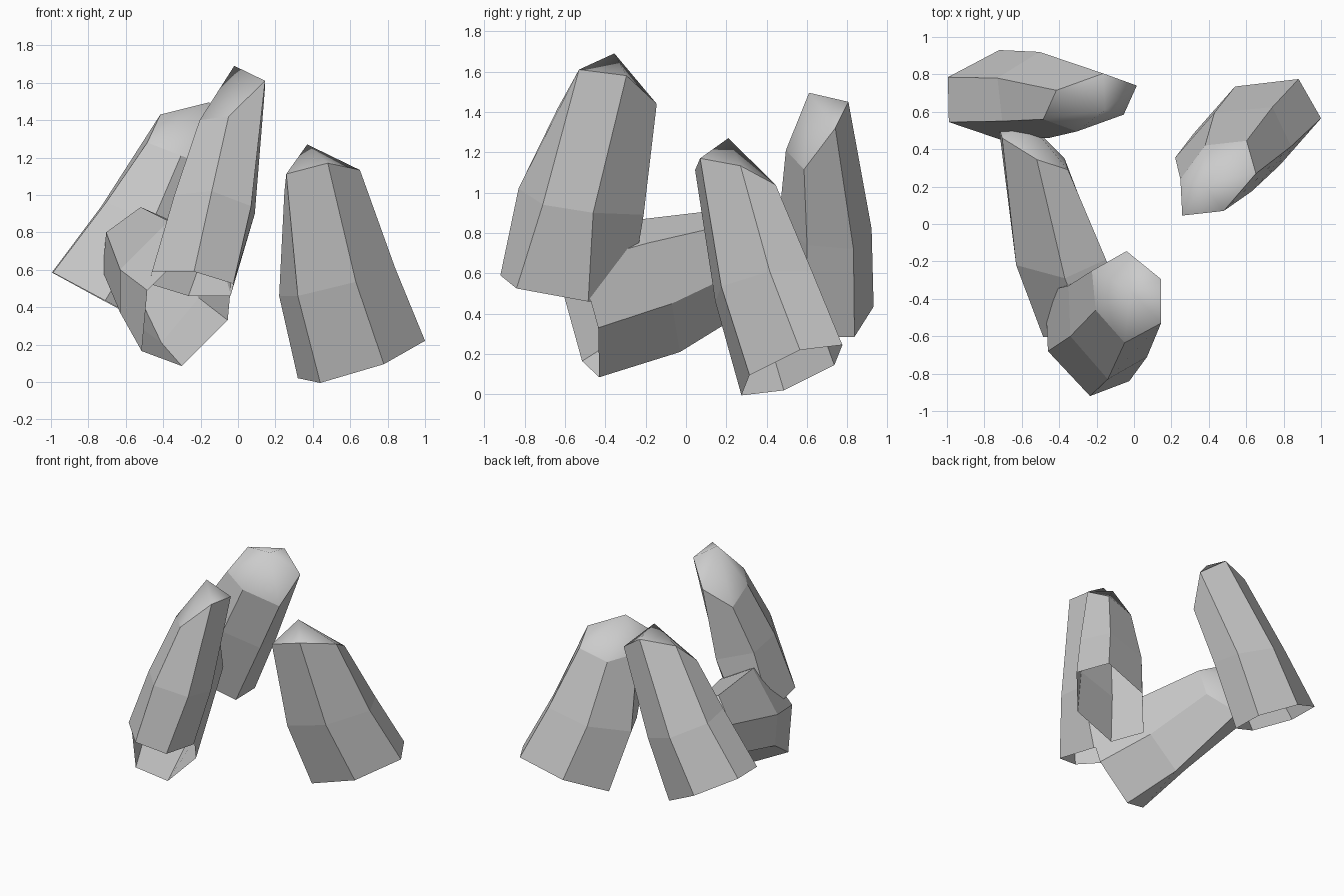
import bpy, bmesh
from mathutils import Vector as V

if "Cube" in bpy.data.objects:
    bpy.data.objects.remove(bpy.data.objects["Cube"])


def hex_ring(centre, a, b, nudges=None):
    """Six corners of a stretched hexagon from its centre and two neighbouring corner
    offsets; nudges shifts single corners for an irregular, natural cut."""
    c, a, b = V(centre), V(a), V(b)
    pts = [c + o for o in (a, b, b - a, -a, -b, a - b)]
    for i, shift in (nudges or {}).items():
        pts[i] += V(shift)
    return pts


def crystal(name, rings, tip):
    """Six-sided shard, open at the base: base, belly and shoulder rings, softly shaded point."""
    bm = bmesh.new()
    loops = [[bm.verts.new(p) for p in hex_ring(*r)] for r in rings]
    for low, high in zip(loops, loops[1:]):
        for i in range(6):
            j = (i + 1) % 6
            bm.faces.new((low[i], low[j], high[j], high[i]))
    top, apex = loops[-1], bm.verts.new(tip)
    for i in range(6):
        j = (i + 1) % 6
        bm.faces.new((top[i], top[j], apex)).smooth = True
        bm.edges.get((top[i], top[j])).smooth = False
    bmesh.ops.recalc_face_normals(bm, faces=bm.faces)
    mesh = bpy.data.meshes.new(name)
    bm.to_mesh(mesh)
    bm.free()
    bpy.context.collection.objects.link(bpy.data.objects.new(name, mesh))


# Tall front shard
crystal("front_crystal", [
    ((-.25, -.60, .525), (.015, -.32, .065), (.225, -.24, 0), {2: (0, .035, 0)}),
    ((-.14, -.52, .95), (-.03, -.31, .06), (.21, -.19, -.01),
     {0: (.03, 0, .01), 2: (-.01, -.06, .02), 5: (.04, .04, -.02)}),
    ((-.04, -.39, 1.46), (-.01, -.245, -.02), (.185, -.14, .15),
     {0: (0, 0, -.02), 2: (-.01, -.01, -.05), 3: (-.01, 0, -.04), 5: (.03, .035, .11)}),
], (-.02, -.355, 1.69))

# Right shard
crystal("right_crystal", [
    ((.66, .525, .12), (.34, .04, .10), (.12, -.21, -.025)),
    ((.53, .385, .535), (.31, .03, .075), (.10, -.21, 0)),
    ((.43, .245, 1.075), (.222, .025, .058), (.05, -.175, .095), {3: (.04, .02, 0)}),
], (.37, .21, 1.27))

# Back shard
crystal("back_crystal", [
    ((-.715, .69, .435), (-.28, .095, .15), (-.275, -.145, .15)),
    ((-.48, .69, .84), (-.25, .09, .10), (-.225, -.14, .12)),
    ((-.235, .65, 1.30), (-.18, .065, .13), (-.25, -.09, -.02),
     {2: (0, 0, .06), 3: (0, 0, -.055)}),
], (-.155, .61, 1.495))

# Low leaning shard
crystal("low_crystal", [
    ((-.27, -.52, .41), (-.245, .005, -.245), (-.03, .09, -.325)),
    ((-.39, -.17, .56), (-.24, .02, -.19), (-.02, .12, -.30),
     {0: (0, -.04, 0), 1: (0, .02, -.05), 2: (-.04, 0, 0), 5: (-.02, .05, -.07)}),
    ((-.538, .405, .725), (-.185, .115, -.135), (-.018, .06, -.21)),
], (-.57, .55, .77))
